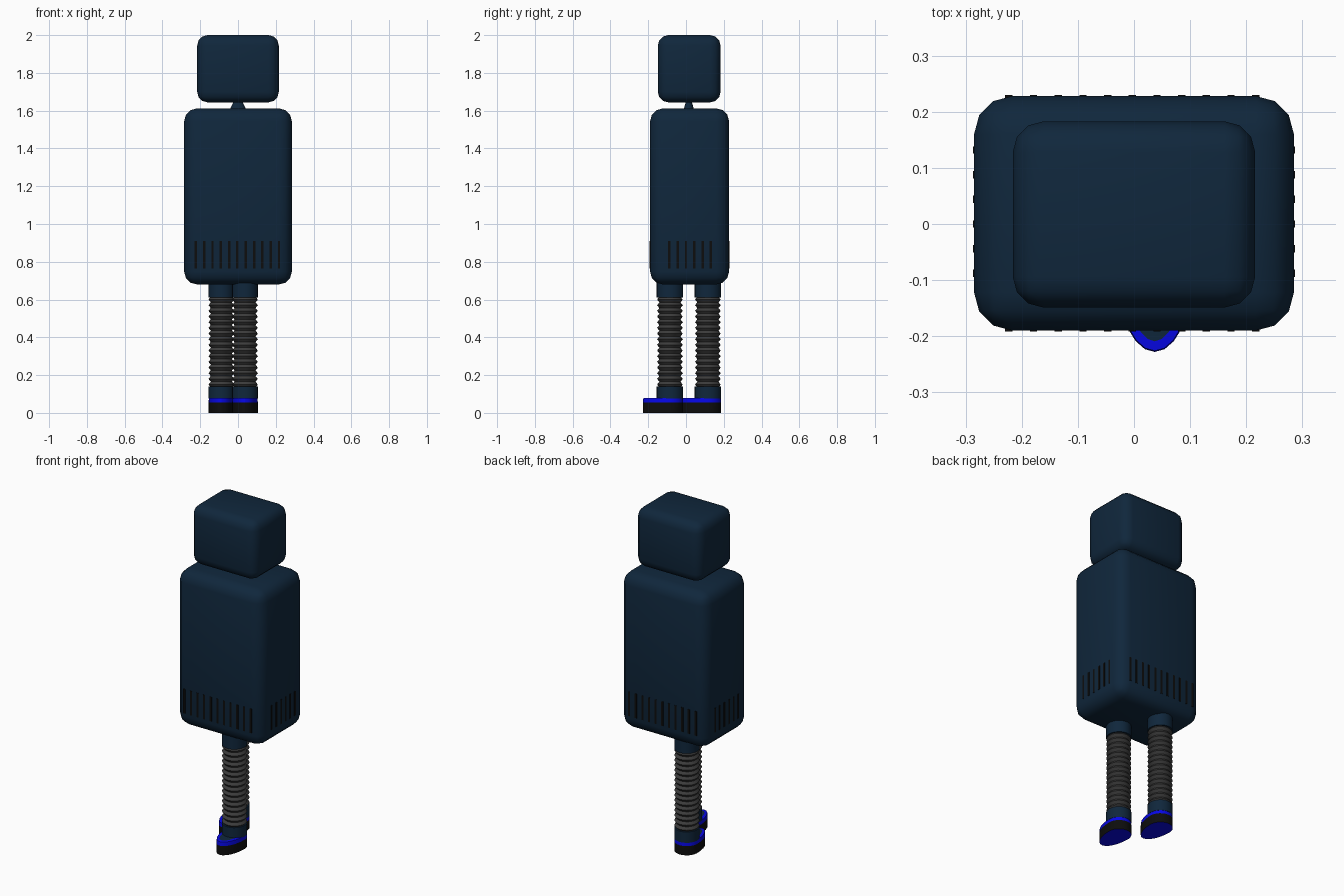
import bpy, bmesh, math
from mathutils import Matrix, Vector

cube = bpy.data.objects.get("Cube")
if cube:
    bpy.data.objects.remove(cube, do_unlink=True)


def material(name, color):
    m = bpy.data.materials.new(name)
    m.use_nodes = True
    m.diffuse_color = (*color, 1)
    m.node_tree.nodes["Principled BSDF"].inputs["Base Color"].default_value = (*color, 1)
    return m


navy = material("dark navy", (0.005, 0.02, 0.045))
grey = material("rubber grey", (0.045, 0.045, 0.045))
black = material("black", (0.004, 0.004, 0.004))
blue = material("bright blue", (0.002, 0.002, 0.8))


def finish(name, bm, mats, angle=40):
    bmesh.ops.recalc_face_normals(bm, faces=bm.faces)
    me = bpy.data.meshes.new(name)
    bm.to_mesh(me)
    bm.free()
    for m in mats:
        me.materials.append(m)
    me.shade_smooth()
    me.set_sharp_from_angle(angle=math.radians(angle))
    ob = bpy.data.objects.new(name, me)
    bpy.context.collection.objects.link(ob)
    return ob


def add_box(bm, center, size):
    bmesh.ops.create_cube(bm, size=1, matrix=Matrix.Translation(center) @ Matrix.Diagonal((*size, 1)))


def rounded_box(name, center, size, radius):
    bm = bmesh.new()
    add_box(bm, center, size)
    bmesh.ops.bevel(bm, geom=bm.edges[:], offset=radius, segments=3, profile=0.5, affect='EDGES')
    return finish(name, bm, [navy])


def loft(bm, rings, rules=None):
    """Join closed rings of points and cap both ends; rules gives a material per band."""
    loops = [[bm.verts.new(p) for p in ring] for ring in rings]
    n = len(loops[0])
    for k, (a, b) in enumerate(zip(loops, loops[1:])):
        for i in range(n):
            f = bm.faces.new((a[i], a[(i + 1) % n], b[(i + 1) % n], b[i]))
            f.material_index = rules[k + 1] if rules else 0
    for loop, k in ((loops[0], 0), (loops[-1], -1)):
        bm.faces.new(loop).material_index = rules[k] if rules else 0


def ellipse(cx, cy, z, rx, ry, toe=None, n=24):
    """Ring of points; toe stretches the front half."""
    pts = []
    for i in range(n):
        a = 2 * math.pi * i / n
        s = math.sin(a)
        pts.append((cx + rx * math.cos(a), cy + s * (toe if toe and s < 0 else ry), z))
    return pts


# Body, head and neck
MID_Y = 0.019
rounded_box("body", (0, MID_Y, 1.146), (0.57, 0.418, 0.932), 0.068)
rounded_box("head", (0, 0.017, 1.822), (0.432, 0.332, 0.356), 0.055)
bm = bmesh.new()
loft(bm, [ellipse(0, 0.015, 1.60, 0.047, 0.03), ellipse(0, 0.015, 1.65, 0.022, 0.014)])
finish("neck", bm, [navy])

# Vent slits on all four sides
PITCH, SLIT, THIN = 0.044, 0.013, 0.006
bm = bmesh.new()
for side in (-1, 1):
    for i in range(11):
        add_box(bm, ((i - 5) * PITCH - 0.003, MID_Y + side * 0.208, 0.838), (SLIT, THIN, 0.146))
    for i in range(6):
        add_box(bm, (side * 0.284, 0.022 + (i - 2.5) * PITCH, 0.838), (THIN, SLIT, 0.146))
finish("vent_slits", bm, [black])


def leg(side, x, y):
    r = 0.068
    # Cuffs at hip and ankle
    for part, low, high in (("hip_cuff", 0.61, 0.72), ("ankle_cuff", 0.075, 0.14)):
        bm = bmesh.new()
        loft(bm, [ellipse(x, y, low, r, r + 0.002), ellipse(x, y, high, r, r + 0.002)])
        finish(f"{side}_{part}", bm, [navy])
    # Ribbed hose
    ribs, low, high = 16, 0.135, 0.615
    rings = []
    for k in range(2 * ribs + 1):
        rr = 0.068 if k % 2 else 0.056
        rings.append(ellipse(x, y, low + (high - low) * k / (2 * ribs), rr, rr))
    bm = bmesh.new()
    loft(bm, rings)
    finish(f"{side}_leg_hose", bm, [grey], 30)
    # Shoe: blue underside, black sole wall, blue rim, navy top
    bm = bmesh.new()
    loft(bm, [ellipse(x, y, 0, r, r + 0.002, 0.143),
              ellipse(x, y, 0.055, r, r + 0.002, 0.143),
              ellipse(x, y, 0.078, r - 0.002, r, 0.141),
              ellipse(x, y, 0.08, r - 0.018, r - 0.016, 0.124)],
         [1, 0, 1, 1, 2])
    finish(f"{side}_shoe", bm, [black, blue, navy], 30)


leg("left", 0.037, -0.085)
leg("right", -0.088, 0.116)
